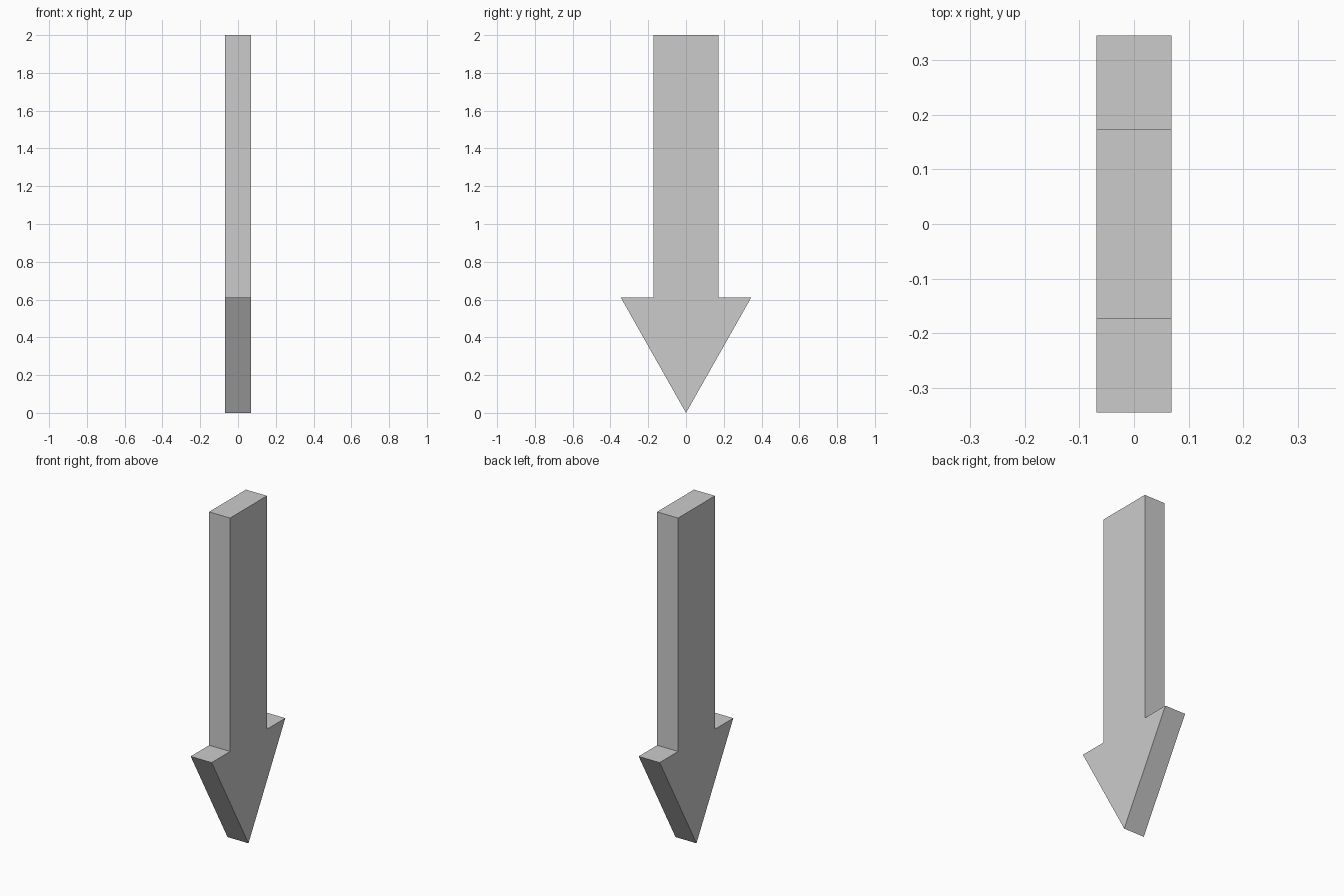
import bpy
import bmesh

if "Cube" in bpy.data.objects:
    bpy.data.objects.remove(bpy.data.objects["Cube"])

HALF_THICK = 0.069
SHAFT, HEAD = 0.173, 0.346      # half widths
SHOULDER, TOP = 0.612, 2.0      # heights

# Right half of the arrow outline (y, z), mirrored for the left
half = [(HEAD, SHOULDER), (SHAFT, SHOULDER), (SHAFT, TOP)]
outline = [(0, 0)] + half + [(-y, z) for y, z in reversed(half)]

# Flat arrow face, extruded through its thickness
bm = bmesh.new()
face = bm.faces.new([bm.verts.new((-HALF_THICK, y, z)) for y, z in outline])
ext = bmesh.ops.extrude_face_region(bm, geom=[face], use_keep_orig=True)
verts = [g for g in ext["geom"] if isinstance(g, bmesh.types.BMVert)]
bmesh.ops.translate(bm, verts=verts, vec=(2 * HALF_THICK, 0, 0))
bmesh.ops.recalc_face_normals(bm, faces=bm.faces[:])

mesh = bpy.data.meshes.new("down_arrow")
bm.to_mesh(mesh)
bm.free()
bpy.context.collection.objects.link(bpy.data.objects.new("down_arrow", mesh))
